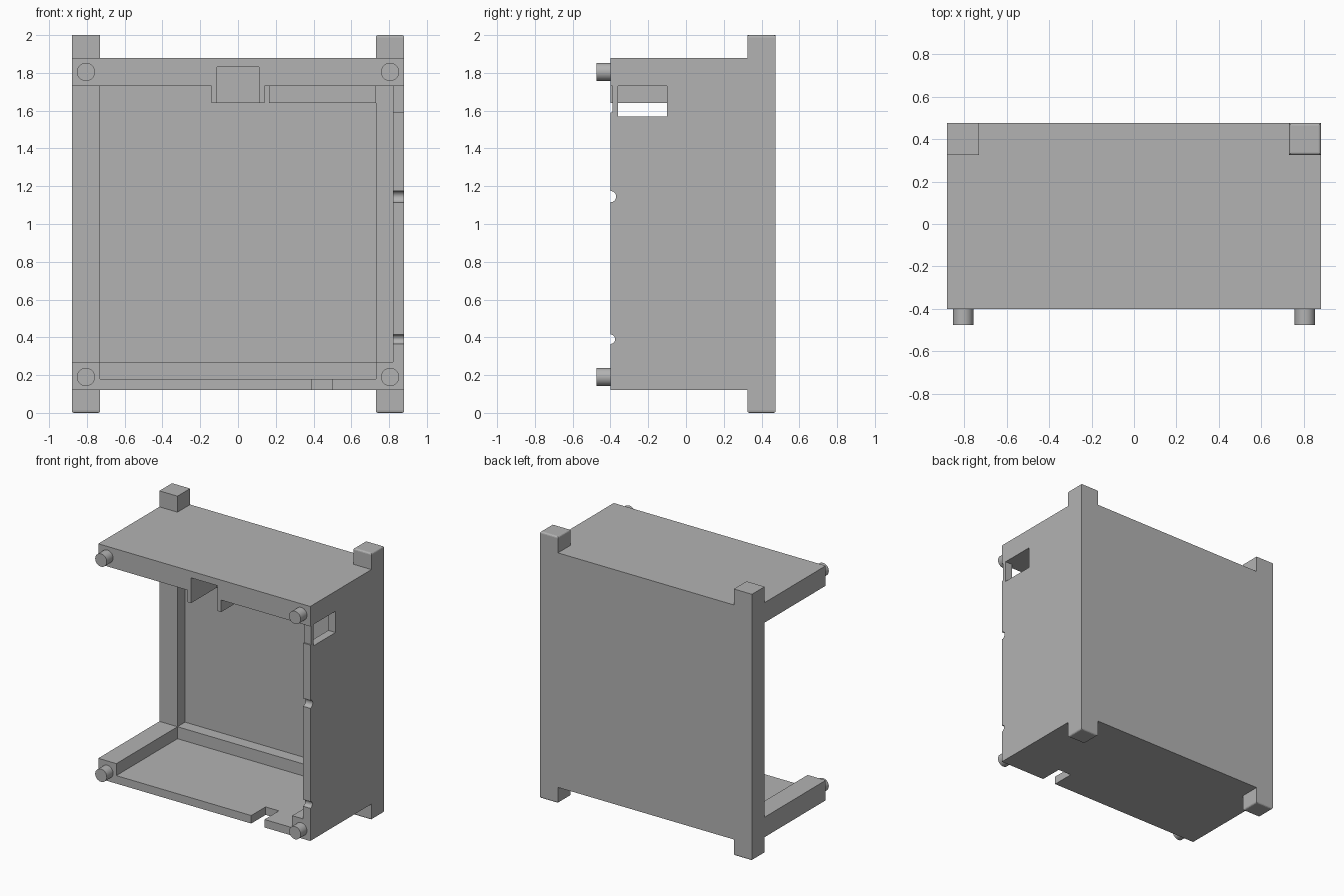
import bpy, bmesh, math
from mathutils import Matrix, Vector

cube = bpy.data.objects.get("Cube")
if cube:
    bpy.data.objects.remove(cube, do_unlink=True)

grey = bpy.data.materials.new("plain grey")
grey.use_nodes = True
colour = (0.45, 0.45, 0.45, 1)
grey.diffuse_color = colour
grey.node_tree.nodes["Principled BSDF"].inputs["Base Color"].default_value = colour

SIDE, FRONT, BACK = 0.88, -0.4, 0.475    # case limits
BASE, TOP = 0.12, 1.88
BAR = 0.15                               # corner bar size
WALL = 0.06


def finish(name, bm):
    mesh = bpy.data.meshes.new(name)
    bm.to_mesh(mesh)
    bm.free()
    mesh.materials.append(grey)
    obj = bpy.data.objects.new(name, mesh)
    bpy.context.collection.objects.link(obj)
    return obj


def box_mesh(x, y, z):
    bm = bmesh.new()
    bmesh.ops.create_cube(bm, size=1)
    for v in bm.verts:
        v.co = Vector([(lo + hi) / 2 + c * (hi - lo) for c, (lo, hi) in zip(v.co, (x, y, z))])
    return bm


def box(name, x, y, z):
    return finish(name, box_mesh(x, y, z))


def rod(name, radius, length, axis, centre, sides=32):
    bm = bmesh.new()
    turn = Matrix.Rotation(math.pi / 2, 4, axis)
    bmesh.ops.create_cone(bm, cap_ends=True, segments=sides, radius1=radius, radius2=radius,
                          depth=length, matrix=Matrix.Translation(centre) @ turn)
    return finish(name, bm)


def combine(target, tool, operation):
    mod = target.modifiers.new(operation.lower(), "BOOLEAN")
    mod.operation, mod.solver, mod.object = operation, "EXACT", tool
    bpy.context.view_layer.objects.active = target
    bpy.ops.object.modifier_apply(modifier=mod.name)
    bpy.data.objects.remove(tool, do_unlink=True)


case = box("case", (-SIDE, SIDE), (FRONT, BACK), (BASE, TOP))
inner = SIDE - BAR
low, high = BASE + BAR, TOP - BAR
bar_front = BACK - BAR

# Cavity open to the front and one side, with a sunken floor and back
cuts = [
    ((-1, SIDE - WALL), (-1, bar_front), (low, high)),
    ((-inner, inner), (-1, bar_front), (BASE + WALL, low + 0.1)),
    ((-inner, inner), (bar_front - 0.1, BACK - WALL), (low, high)),
    # Side window and shallow relief beside it
    ((SIDE - WALL - 0.05, 1), (-0.36, -0.1), (1.57, high)),
    ((SIDE - WALL - 0.05, 1), (-1, FRONT + 0.01), (1.59, high)),
    # Cable notch in the floor
    ((0.39, 0.5), (-1, FRONT + 0.17), (0, low)),
]
for x, y, z in cuts:
    combine(case, box("cutter", x, y, z), "DIFFERENCE")

# Round notches in the side wall edge
for z, r in ((1.145, 0.03), (0.39, 0.025)):
    combine(case, rod("cutter", r, 0.3, "Y", (SIDE, FRONT, z)), "DIFFERENCE")

# Hanging socket and its pocket
combine(case, box("socket", (-0.14, 0.14), (FRONT, -0.07), (1.64, high + 0.05)), "UNION")
combine(case, box("cutter", (-0.11, 0.11), (-1, -0.1), (1.5, 1.83)), "DIFFERENCE")

# Hanging divider beside the socket
box("divider", (0.165, inner), (-0.1, -0.07), (1.64, high))

# Corner post ends, softened on all but one
for side, sx in (("left", 1), ("right", -1)):
    for level, z in (("upper", (TOP, 2)), ("lower", (0, BASE))):
        x = sorted((sx * inner, sx * SIDE))
        bm = box_mesh(x, (bar_front, BACK), z)
        end = 2 if level == "upper" else 0
        if not (side == "right" and level == "upper"):
            edges = [e for e in bm.edges if all(abs(v.co.z - end) < 0.001 for v in e.verts)]
            bmesh.ops.bevel(bm, geom=edges, offset=0.012, segments=3, profile=0.5, affect="EDGES")
        finish(f"{level}_{side}_post_end", bm)

# Locating pegs on the front corners
for side, x in (("left", 0.805), ("right", -0.805)):
    for level, z in (("upper", 1.805), ("lower", 0.19)):
        peg = rod(f"{level}_{side}_peg", 0.048, 0.085, "X", (x, FRONT - 0.0325, z))
        bpy.ops.object.select_all(action="DESELECT")
        peg.select_set(True)
        bpy.context.view_layer.objects.active = peg
        bpy.ops.object.shade_smooth_by_angle(angle=math.radians(30))
